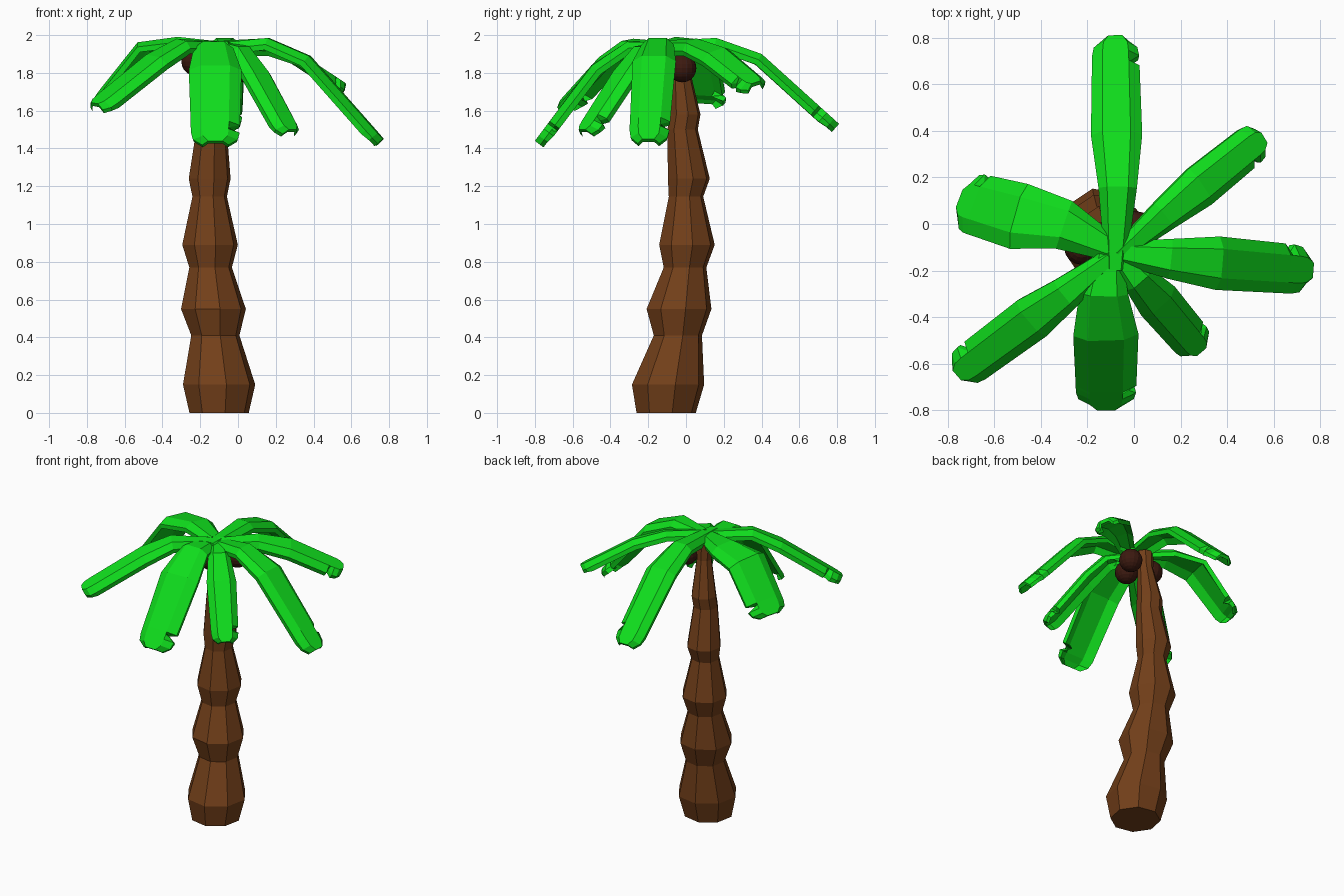
import bpy, bmesh, math
from mathutils import Vector

if "Cube" in bpy.data.objects:
    bpy.data.objects.remove(bpy.data.objects["Cube"])


def material(name, rgb):
    m = bpy.data.materials.new(name)
    m.diffuse_color = (*rgb, 1)
    m.use_nodes = True
    m.node_tree.nodes["Principled BSDF"].inputs["Base Color"].default_value = m.diffuse_color
    return m


BARK = material("bark", (0.17, 0.05, 0.01))
LEAF = material("leaf", (0.005, 0.73, 0.012))
NUT = material("nut", (0.045, 0.01, 0.005))


def loft(name, rings, mat):
    """Closed solid skinned through equally sized rings of points."""
    bm = bmesh.new()
    vs = [[bm.verts.new(p) for p in ring] for ring in rings]
    n = len(vs[0])
    for a, b in zip(vs, vs[1:]):
        for i in range(n):
            j = (i + 1) % n
            bm.faces.new((a[i], a[j], b[j], b[i]))
    bm.faces.new(vs[0][::-1])
    bm.faces.new(vs[-1])
    bmesh.ops.recalc_face_normals(bm, faces=bm.faces)
    me = bpy.data.meshes.new(name)
    bm.to_mesh(me)
    bm.free()
    me.materials.append(mat)
    ob = bpy.data.objects.new(name, me)
    bpy.context.collection.objects.link(ob)
    return ob


# Trunk: eight-sided bulging segments on a leaning axis (x, y, z, radius)
trunk = [(-.10, -.105, 0, .16), (-.10, -.095, .15, .195), (-.12, -.043, .41, .13),
         (-.13, -.037, .55, .175), (-.145, -.005, .77, .115), (-.148, .005, .89, .15),
         (-.15, 0, 1.145, .093), (-.15, .015, 1.24, .113), (-.14, -.018, 1.5, .082),
         (-.135, -.005, 1.58, .083), (-.12, -.03, 1.82, .05), (-.12, -.04, 1.93, .058)]
loft("trunk", [[(x + r * math.cos(a), y + r * math.sin(a), z)
                for a in (0.2 + k * math.pi / 4 for k in range(8))]
               for x, y, z, r in trunk], BARK)


# Fronds: thin arched blades with a notch in one edge and a clipped tip
def frond(name, path, width, notch, roll=0.0):
    pts = [Vector(p) for p in path]
    # (position along path, width factor, notch pull-in)
    stations = [(0, .4, 0), (1, .75, 0), (2, 1, 0), (2.74, .93, 0), (2.77, .93, .5),
                (2.84, .92, 0), (2.93, .85, 0), (3, .5, 0)]
    rings = []
    for s, f, cut in stations:
        i = min(int(s), 2)
        c = pts[i].lerp(pts[i + 1], s - i)
        t = pts[i + 1] - pts[i]
        if s == i and i > 0:
            t = t.normalized() + (pts[i] - pts[i - 1]).normalized()
        t.normalize()
        side = t.cross(Vector((0, 0, 1))).normalized()
        up = side.cross(t)
        side, up = (side * math.cos(roll) + up * math.sin(roll),
                    up * math.cos(roll) - side * math.sin(roll))
        w = width * f
        left = w * (1 - cut * (notch < 0))
        right = w * (1 - cut * (notch > 0))
        th = .03 if s < 2.9 else .022
        top = [(-left, -.035), (-.55 * w, 0), (.55 * w, 0), (right, -.035)]
        prof = top + [(x * .95, z - th) for x, z in reversed(top)]
        rings.append([c + side * x + up * z for x, z in prof])
    loft(name, rings, LEAF)


frond("frond_back", [(-.08, -.2, 1.965), (-.07, .16, 1.985), (-.075, .4, 1.9), (-.08, .81, 1.53)], .11, 1)
frond("frond_back_right", [(-.06, -.14, 1.965), (.14, .03, 1.97), (.30, .16, 1.92), (.56, .37, 1.75)], .095, 1, -.3)
frond("frond_right", [(-.08, -.12, 1.96), (.16, -.15, 1.985), (.38, -.17, 1.89), (.77, -.2, 1.45)], .115, -1)
frond("frond_front_right", [(-.08, -.12, 1.965), (.03, -.25, 1.94), (.12, -.35, 1.81), (.29, -.55, 1.5)], .095, -1)
frond("frond_front", [(-.11, -.1, 1.96), (-.13, -.31, 1.965), (-.12, -.5, 1.84), (-.12, -.8, 1.44)], .14, -1)
frond("frond_front_left", [(-.1, -.15, 1.965), (-.3, -.31, 1.975), (-.45, -.42, 1.89), (-.76, -.65, 1.64)], .1, 1, .15)
frond("frond_left", [(-.1, -.1, 1.965), (-.3, 0, 1.985), (-.51, .04, 1.955), (-.75, .11, 1.65)], .145, 1, -.1)

# Coconuts clustered below the crown
for i, loc in enumerate([(.01, -.02, 1.825), (-.225, -.1, 1.86), (-.085, -.175, 1.84)]):
    bpy.ops.mesh.primitive_uv_sphere_add(segments=16, ring_count=10, radius=.075, location=loc)
    ob = bpy.context.object
    ob.name = f"coconut_{i + 1}"
    ob.data.materials.append(NUT)
